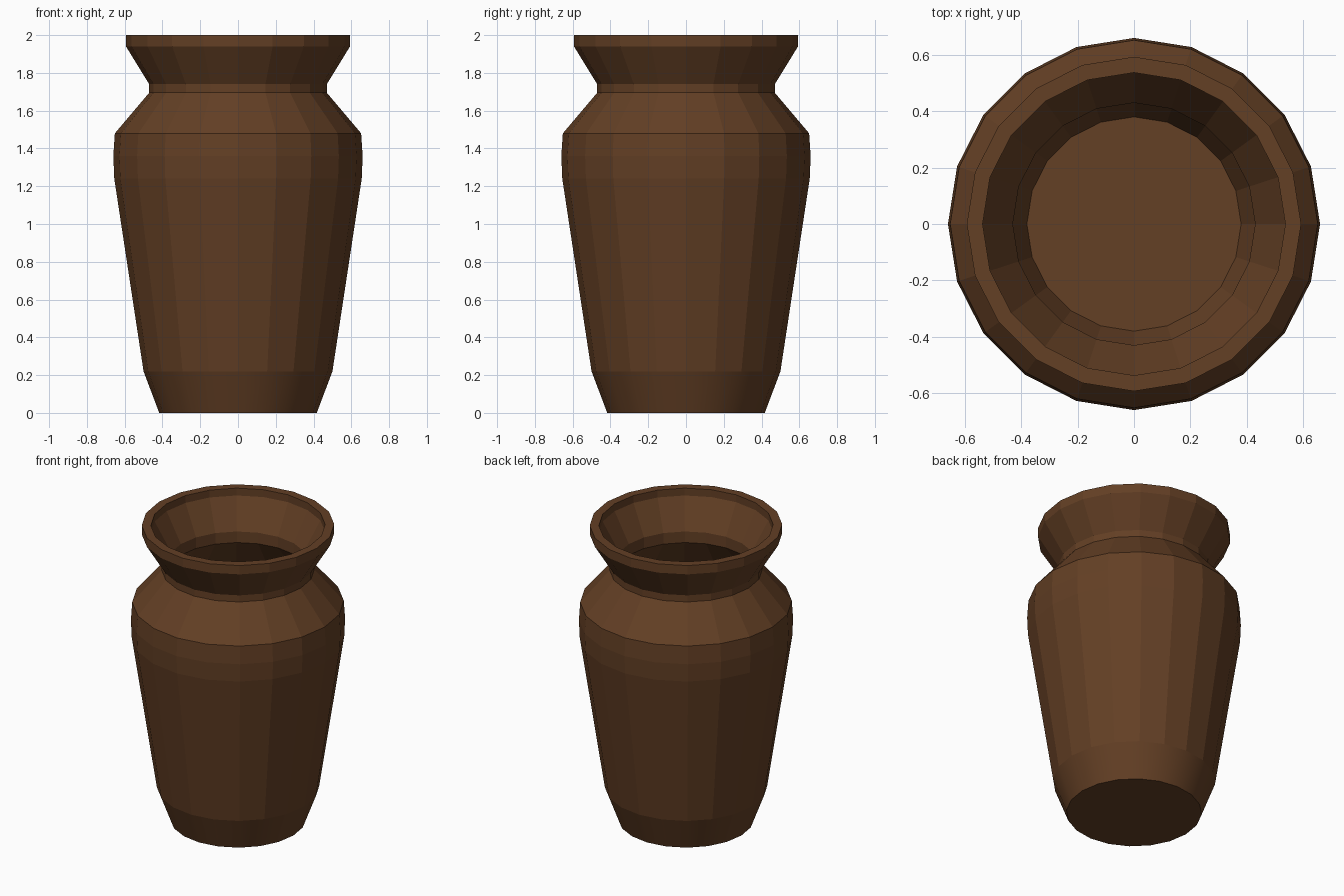
import bpy, bmesh
from math import cos, sin, tau

if "Cube" in bpy.data.objects:
    bpy.data.objects.remove(bpy.data.objects["Cube"])

SIDES = 20
FOOT_TOP = 0.22

# Wall profile as (radius, height): up the outside, over the lip, down the inside
OUTER = [(0.417, 0), (0.5, FOOT_TOP), (0.655, 1.24), (0.66, 1.36), (0.652, 1.48),
         (0.47, 1.695), (0.47, 1.74), (0.593, 1.94), (0.593, 2)]
INNER = [(0.537, 2), (0.537, 1.95), (0.43, 1.755), (0.43, 1.68), (0.607, 1.465),
         (0.615, 1.36), (0.61, 1.245), (0.456, 0.23), (0.38, 0.045)]

# Fired clay colour
clay = bpy.data.materials.new("brown clay")
clay.use_nodes = True
brown = (0.125, 0.05, 0.018, 1)
clay.diffuse_color = brown
clay.node_tree.nodes["Principled BSDF"].inputs["Base Color"].default_value = brown


def lathe(name, profile, material):
    """Turn a profile about z and close both ends with flat discs."""
    bm = bmesh.new()
    rings = [[bm.verts.new((r * cos(tau * i / SIDES), r * sin(tau * i / SIDES), z))
              for i in range(SIDES)] for r, z in profile]
    for low, high in zip(rings, rings[1:]):
        for i in range(SIDES):
            j = (i + 1) % SIDES
            bm.faces.new((low[i], low[j], high[j], high[i]))
    bm.faces.new(rings[0][::-1])
    bm.faces.new(rings[-1])
    bmesh.ops.recalc_face_normals(bm, faces=bm.faces)
    # The foot is rounded off smoothly; the rest stays faceted
    for face in bm.faces:
        face.smooth = (len(face.verts) == 4
                       and max(v.co.z for v in face.verts) <= FOOT_TOP)
    mesh = bpy.data.meshes.new(name)
    bm.to_mesh(mesh)
    bm.free()
    mesh.materials.append(material)
    obj = bpy.data.objects.new(name, mesh)
    bpy.context.collection.objects.link(obj)
    return obj


lathe("vase", OUTER + INNER, clay)
